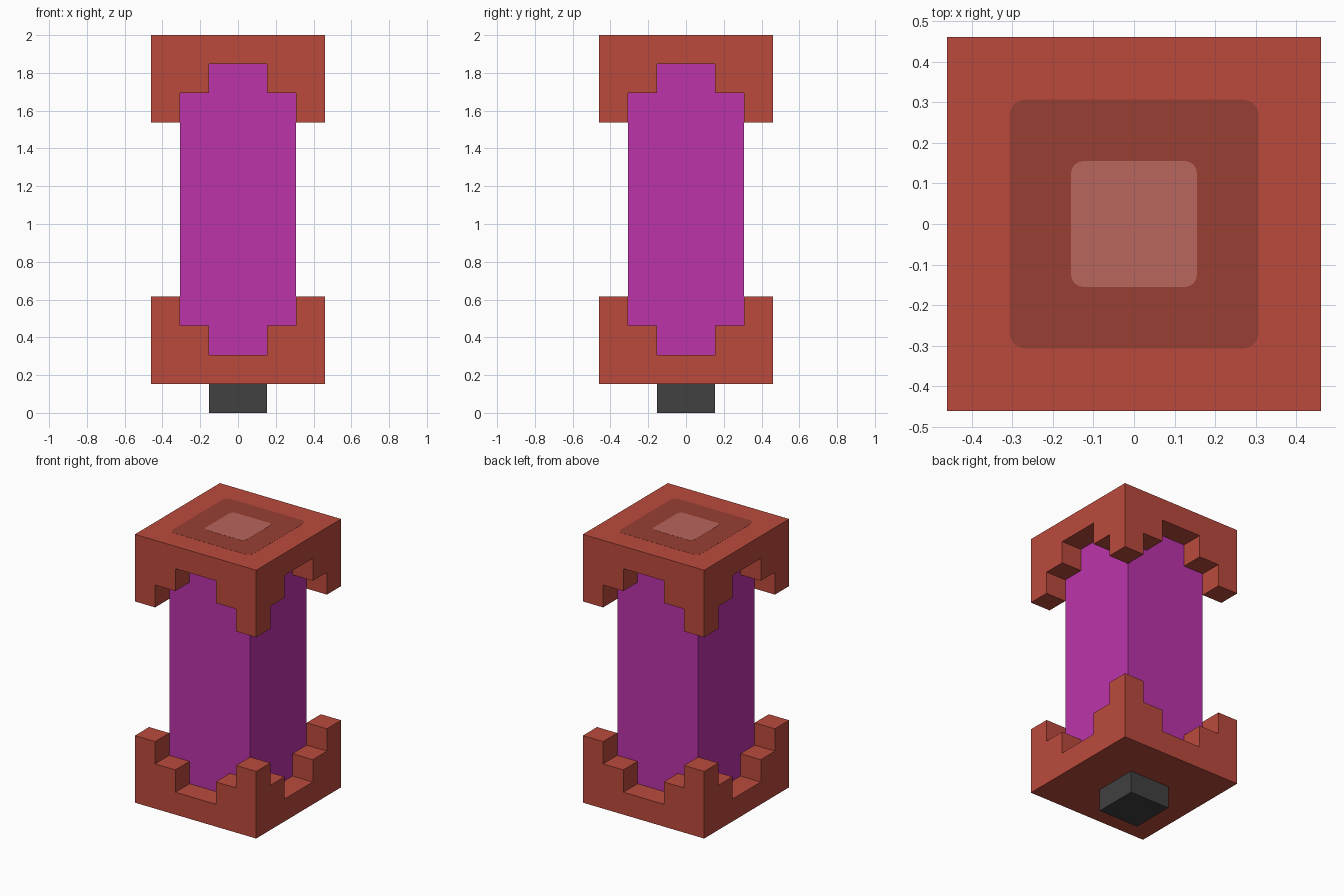
import bpy, bmesh
from mathutils import Vector

U = 2 / 13          # block unit: the model is 13 units tall

cube = bpy.data.objects.get("Cube")
if cube:
    bpy.data.objects.remove(cube, do_unlink=True)


def material(name, srgb):
    lin = [((c / 255 + 0.055) / 1.055) ** 2.4 for c in srgb]
    m = bpy.data.materials.new(name)
    m.use_nodes = True
    m.diffuse_color = (*lin, 1)
    m.node_tree.nodes["Principled BSDF"].inputs["Base Color"].default_value = (*lin, 1)
    return m


RED = material("brick red", (187, 74, 60))
DARK_RED = material("dark red", (152, 64, 52))
PALE_RED = material("pale red", (184, 102, 92))
MAGENTA = material("magenta", (188, 52, 170))
CHARCOAL = material("charcoal", (65, 65, 65))


def finish(name, bm, mat):
    bmesh.ops.recalc_face_normals(bm, faces=bm.faces)
    me = bpy.data.meshes.new(name)
    bm.to_mesh(me)
    bm.free()
    me.materials.append(mat)
    ob = bpy.data.objects.new(name, me)
    bpy.context.collection.objects.link(ob)
    return ob


def box(name, half, z0, z1, mat, radius=0):
    """Square block on the z axis, with optional rounded upright corners."""
    bm = bmesh.new()
    bmesh.ops.create_cube(bm, size=1)
    for v in bm.verts:
        v.co = (v.co.x * 2 * half, v.co.y * 2 * half, z1 if v.co.z > 0 else z0)
    if radius:
        upright = [e for e in bm.edges
                   if (e.verts[0].co - e.verts[1].co).xy.length < 1e-6]
        bmesh.ops.bevel(bm, geom=upright, offset=radius, segments=4,
                        profile=0.5, affect='EDGES')
    return finish(name, bm, mat)


def cap(name, z_outer, up):
    """Slab with corners that rise in two steps; up is 1 or -1."""
    bm = bmesh.new()
    bmesh.ops.create_grid(bm, x_segments=6, y_segments=6, size=3 * U)

    def raise_faces(faces, dz):
        new = bmesh.ops.extrude_face_region(bm, geom=faces)["geom"]
        verts = [g for g in new if isinstance(g, bmesh.types.BMVert)]
        bmesh.ops.translate(bm, verts=verts, vec=Vector((0, 0, dz)))

    raise_faces(bm.faces[:], U)
    # each step lifts only the cells further out towards the corners
    for step in (1, 2):
        cells = []
        for f in bm.faces:
            c = f.calc_center_median()
            if abs(c.z - step * U) < 1e-4 and min(abs(c.x), abs(c.y)) > step * U:
                cells.append(f)
        raise_faces(cells, U)
    bmesh.ops.dissolve_limit(bm, angle_limit=0.01, verts=bm.verts, edges=bm.edges)
    for v in bm.verts:
        v.co.z = z_outer + up * v.co.z
    return finish(name, bm, RED)


# stub under the lower cap
box("base_stub", U, 0, 1.2 * U, CHARCOAL)

# matching end caps
cap("lower_cap", U, 1)
cap("upper_cap", 13 * U, -1)

# column, sunk slightly into both caps
box("column", 2 * U, 1.7 * U, 11.3 * U + U, MAGENTA)

# painted squares on the top
box("top_dark_square", 2 * U, 1.998, 2.0008, DARK_RED, 0.04)
box("top_pale_square", 1.01 * U, 1.998, 2.0016, PALE_RED, 0.03)
